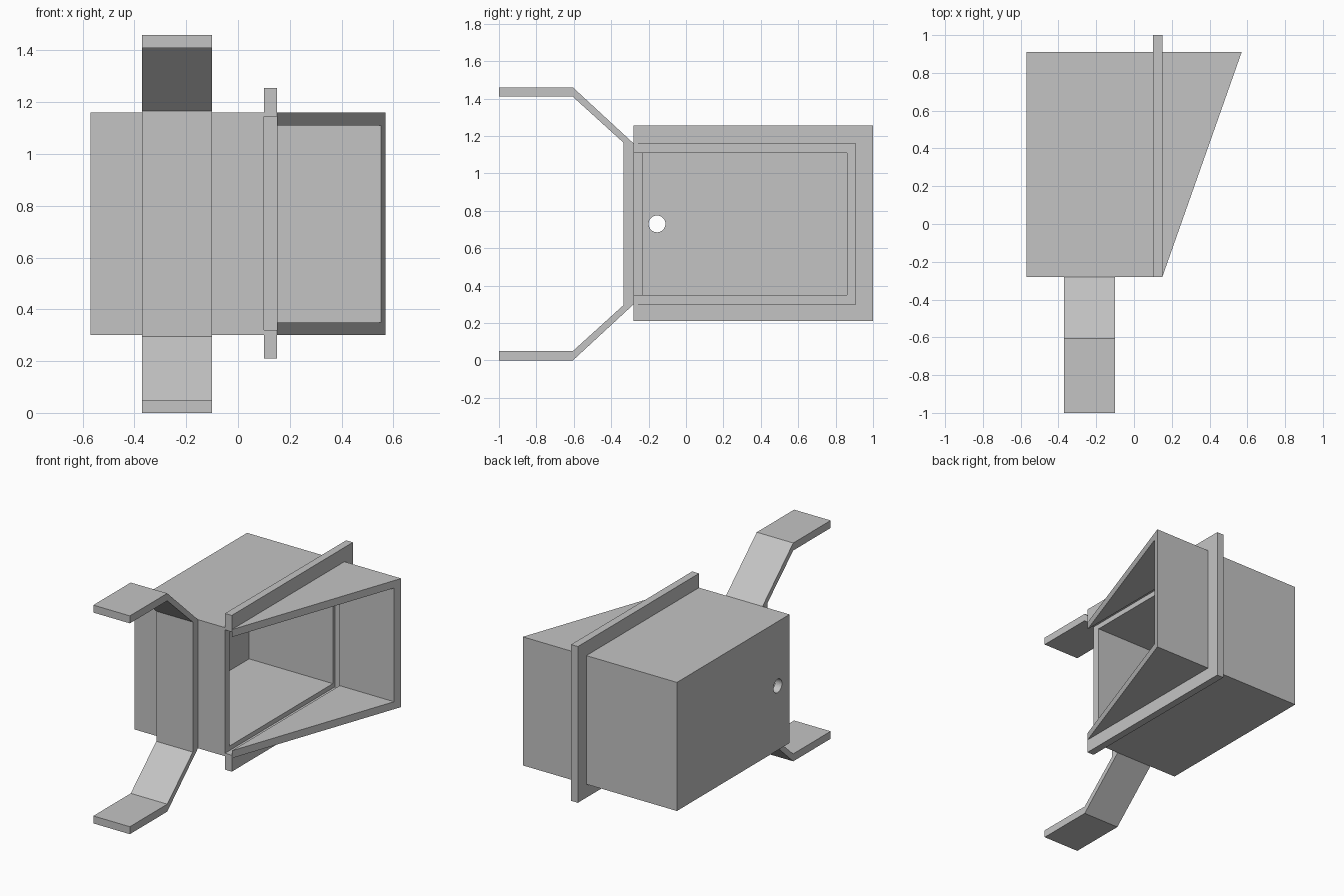
import bpy
import bmesh
from mathutils import Vector

if "Cube" in bpy.data.objects:
    bpy.data.objects.remove(bpy.data.objects["Cube"], do_unlink=True)

# One plain grey for the whole model
grey = bpy.data.materials.new("plain grey")
grey.use_nodes = True
grey.diffuse_color = (0.55, 0.55, 0.55, 1)
grey.node_tree.nodes["Principled BSDF"].inputs["Base Color"].default_value = grey.diffuse_color


def prism(name, base, offset):
    """Extrude a closed outline of 3D points along an offset."""
    bm = bmesh.new()
    face = bm.faces.new([bm.verts.new(p) for p in base])
    moved = bmesh.ops.extrude_face_region(bm, geom=[face])["geom"]
    verts = [v for v in moved if isinstance(v, bmesh.types.BMVert)]
    bmesh.ops.translate(bm, verts=verts, vec=Vector(offset))
    if not any(len(f.verts) == len(base) and all(v not in verts for v in f.verts) for f in bm.faces):
        bm.faces.new([v for v in bm.verts if v not in verts])
    bmesh.ops.recalc_face_normals(bm, faces=bm.faces)
    mesh = bpy.data.meshes.new(name)
    bm.to_mesh(mesh)
    bm.free()
    mesh.materials.append(grey)
    obj = bpy.data.objects.new(name, mesh)
    bpy.context.collection.objects.link(obj)
    return obj


def box(name, x, y, z):
    base = [(x[0], y[0], z[0]), (x[1], y[0], z[0]), (x[1], y[1], z[0]), (x[0], y[1], z[0])]
    return prism(name, base, (0, 0, z[1] - z[0]))


def cut(obj, cutter):
    """Subtract the cutter, bake the result and discard the cutter."""
    mod = obj.modifiers.new("cut", "BOOLEAN")
    mod.operation = "DIFFERENCE"
    mod.solver = "EXACT"
    mod.object = cutter
    cutter.hide_render = True
    bpy.context.view_layer.update()
    graph = bpy.context.evaluated_depsgraph_get()
    mesh = bpy.data.meshes.new_from_object(obj.evaluated_get(graph))
    obj.modifiers.clear()
    obj.data = mesh
    bpy.data.objects.remove(cutter, do_unlink=True)


LEFT, RIM, FACE, TIP = -0.57, 0.10, 0.15, 0.57
FRONT, BACK = -0.28, 0.91
LOW, HIGH = 0.30, 1.16
WALL = 0.05
inner_z = (LOW + WALL, HIGH - WALL)

# Hollow housing, open on its left side, with a round hole in the far wall
housing = box("housing", (LEFT, RIM), (FRONT, BACK), (LOW, HIGH))
cut(housing, box("cavity", (LEFT + WALL, 0.3), (FRONT + WALL, BACK - WALL), inner_z))
bpy.ops.mesh.primitive_cylinder_add(vertices=32, radius=0.045, depth=0.3,
                                    location=(LEFT, -0.155, 0.73), rotation=(0, 1.570796, 0))
cut(housing, bpy.context.object)

# Mounting flange, open at the front
flange = box("flange", (RIM, FACE), (FRONT, 1.0), (0.21, 1.255))
cut(flange, box("flange_opening", (0, 0.3), (-0.5, 0.88), (0.32, 1.145)))

# Wedge hood with an open slanted side
hood = prism("hood", [(FACE, FRONT, LOW), (TIP, BACK, LOW), (FACE, BACK, LOW)], (0, 0, HIGH - LOW))
cut(hood, box("hood_cavity", (0, 1), (-0.5, BACK - WALL), inner_z))

# Bent strap across the front, mirrored about its middle height
top = 1.46
upper = [(-0.335, 1.165), (-0.605, 1.41), (-1, 1.41), (-1, top), (-0.605, top), (FRONT, 1.16)]
lower = [(y, top - z) for y, z in reversed(upper)]
prism("strap", [(-0.37, y, z) for y, z in upper + lower], (0.27, 0, 0))
